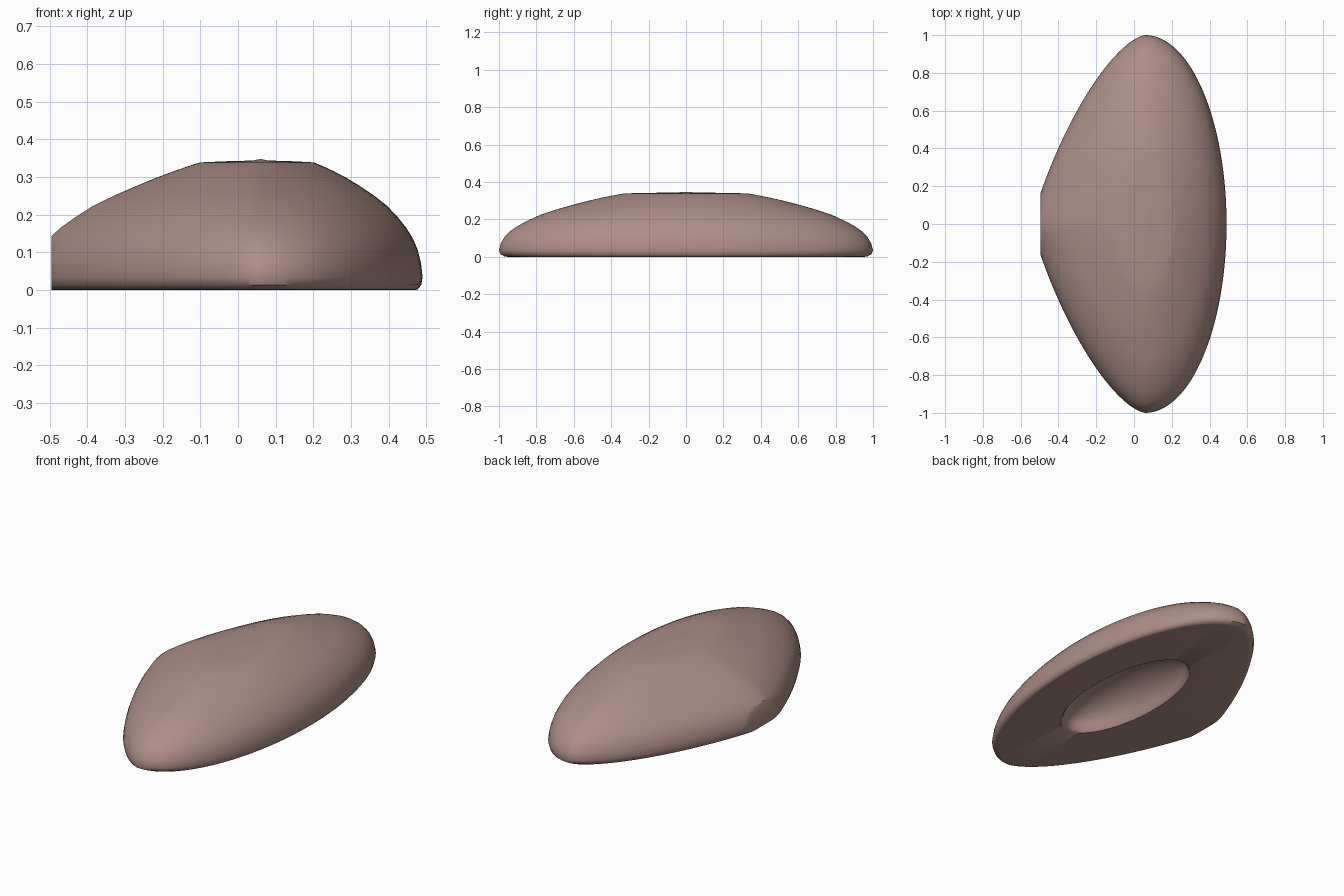
import bpy, bmesh, math

if "Cube" in bpy.data.objects:
    bpy.data.objects.remove(bpy.data.objects["Cube"])

CX = 0.06      # centre of the dome along x
N = 128        # points around each ring


def section(t, taper):
    """Unit outline: ellipse on the right, blending to a tapered flank on the left."""
    y, c = math.sin(t), math.cos(t)
    if c >= 0:
        return 0.43 * c, y
    flank = -0.60 * max(0.0, 1 - abs(y) ** 1.2) ** 0.65
    return 0.43 * c * (1 - taper) + flank * taper, y


# Profile from the top, over the rim and underside, into the hollow: scale, z, taper
outer = [(0.05, 0.344), (0.2, 0.342), (0.33, 0.339), (0.39, 0.328), (0.45, 0.316), (0.53, 0.298),
         (0.61, 0.277), (0.70, 0.251), (0.78, 0.224), (0.85, 0.192), (0.90, 0.165),
         (0.94, 0.137), (0.97, 0.107), (0.99, 0.072), (1.0, 0.035), (0.992, 0.014),
         (0.97, 0.002), (0.955, 0.0)]
profile = [(s, z, min(1, s * 1.05)) for s, z in outer]
profile.append((0.485, 0.0, 0.0))
for i in range(9):
    a = math.radians(4 + i * 10)
    profile.append((0.47 * math.cos(a), 0.17 * math.sin(a), 0.0))

bm = bmesh.new()
rings = []
for s, z, taper in profile:
    ring = []
    for i in range(N):
        x, y = section(2 * math.pi * i / N, taper)
        ring.append(bm.verts.new((CX + s * x, s * y, z)))
    rings.append(ring)
for a, b in zip(rings, rings[1:]):
    for i in range(N):
        j = (i + 1) % N
        bm.faces.new((a[i], b[i], b[j], a[j]))

# Close the crown and the roof of the hollow
for ring, z in ((rings[0], 0.348), (rings[-1], 0.17)):
    tip = bm.verts.new((CX, 0, z))
    for i in range(N):
        bm.faces.new((ring[i], ring[(i + 1) % N], tip))

# Slice the flat facet on the left side
cut = bmesh.ops.bisect_plane(bm, geom=bm.verts[:] + bm.edges[:] + bm.faces[:],
                             plane_co=(-0.495, 0, 0), plane_no=(-1, 0, 0), clear_outer=True)
edges = [e for e in cut["geom_cut"] if isinstance(e, bmesh.types.BMEdge)]
bmesh.ops.contextual_create(bm, geom=edges)
bmesh.ops.recalc_face_normals(bm, faces=bm.faces[:])

mesh = bpy.data.meshes.new("hollow_dome_shell")
bm.to_mesh(mesh)
bm.free()
shell = bpy.data.objects.new("hollow_dome_shell", mesh)
bpy.context.collection.objects.link(shell)

# Dusty pink clay
mat = bpy.data.materials.new("dusty_pink")
mat.diffuse_color = (0.42, 0.27, 0.24, 1)
mat.use_nodes = True
mat.node_tree.nodes["Principled BSDF"].inputs["Base Color"].default_value = mat.diffuse_color
mesh.materials.append(mat)

bpy.context.view_layer.objects.active = shell
shell.select_set(True)
bpy.ops.object.shade_smooth_by_angle(angle=math.radians(40))
